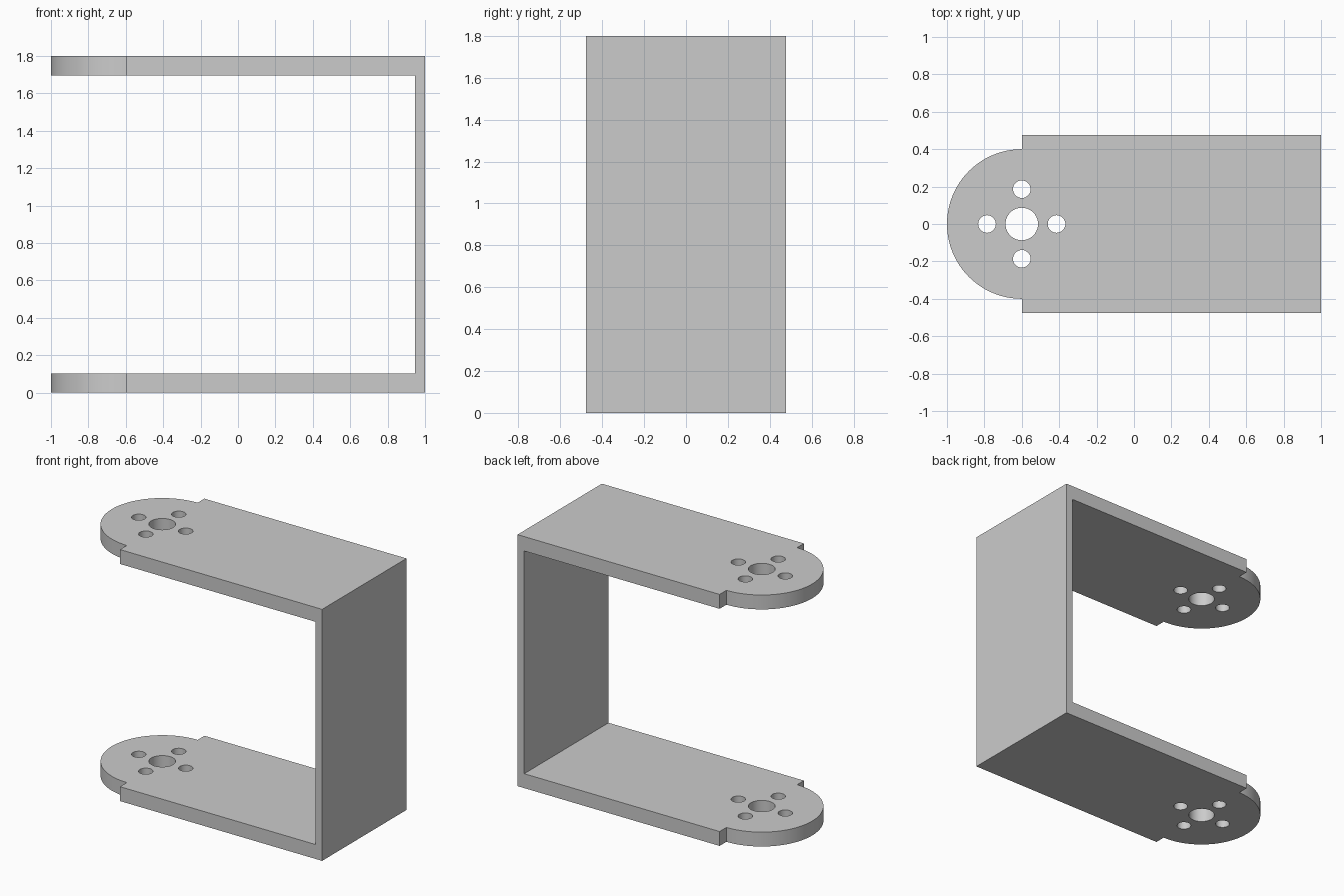
import bpy, bmesh
from math import pi, sin, cos

if "Cube" in bpy.data.objects:
    bpy.data.objects.remove(bpy.data.objects["Cube"])

HEIGHT, PLATE, WALL = 1.80, 0.103, 0.053
HALF_W, EAR_R, EAR_X = 0.477, 0.40, -0.60


def prism(name, outline, z0, z1):
    """Extrude a closed xy outline from z0 to z1."""
    bm = bmesh.new()
    face = bm.faces.new([bm.verts.new((x, y, z0)) for x, y in outline])
    top = bmesh.ops.extrude_face_region(bm, geom=[face])["geom"]
    bmesh.ops.translate(bm, vec=(0, 0, z1 - z0),
                        verts=[v for v in top if isinstance(v, bmesh.types.BMVert)])
    bmesh.ops.recalc_face_normals(bm, faces=bm.faces)
    mesh = bpy.data.meshes.new(name)
    bm.to_mesh(mesh)
    bm.free()
    obj = bpy.data.objects.new(name, mesh)
    bpy.context.collection.objects.link(obj)
    return obj


def arc(cx, cy, r, a0, a1, n):
    return [(cx + r * cos(a0 + (a1 - a0) * i / n),
             cy + r * sin(a0 + (a1 - a0) * i / n)) for i in range(n + 1)]


# Solid block with the plan outline: rectangle plus rounded ear
outline = [(1, -HALF_W), (1, HALF_W), (EAR_X, HALF_W)]
outline += arc(EAR_X, 0, EAR_R, pi / 2, 3 * pi / 2, 48)
outline += [(EAR_X, -HALF_W)]
bracket = prism("u_bracket", outline, 0, HEIGHT)

# Gap between the two arms, leaving the thin back wall
inner = 1 - WALL
cutters = [prism("gap_cutter", [(-1.5, -1), (inner, -1), (inner, 1), (-1.5, 1)],
                 PLATE, HEIGHT - PLATE)]

# Centre hole and four screw holes through both arms
holes = [(EAR_X, 0, 0.087)]
holes += [(EAR_X + 0.186 * cos(i * pi / 2), 0.186 * sin(i * pi / 2), 0.047)
          for i in range(4)]
for x, y, r in holes:
    cutters.append(prism("hole_cutter", arc(x, y, r, 0, 2 * pi, 40)[:-1],
                         -0.1, HEIGHT + 0.1))

# Cut and apply
bpy.context.view_layer.objects.active = bracket
bracket.select_set(True)
for cutter in cutters:
    cutter.hide_render = True
    mod = bracket.modifiers.new("cut", "BOOLEAN")
    mod.operation = "DIFFERENCE"
    mod.solver = "EXACT"
    mod.object = cutter
    bpy.ops.object.modifier_apply(modifier=mod.name)
    bpy.data.objects.remove(cutter, do_unlink=True)

bpy.ops.object.shade_smooth_by_angle(angle=pi / 6)
